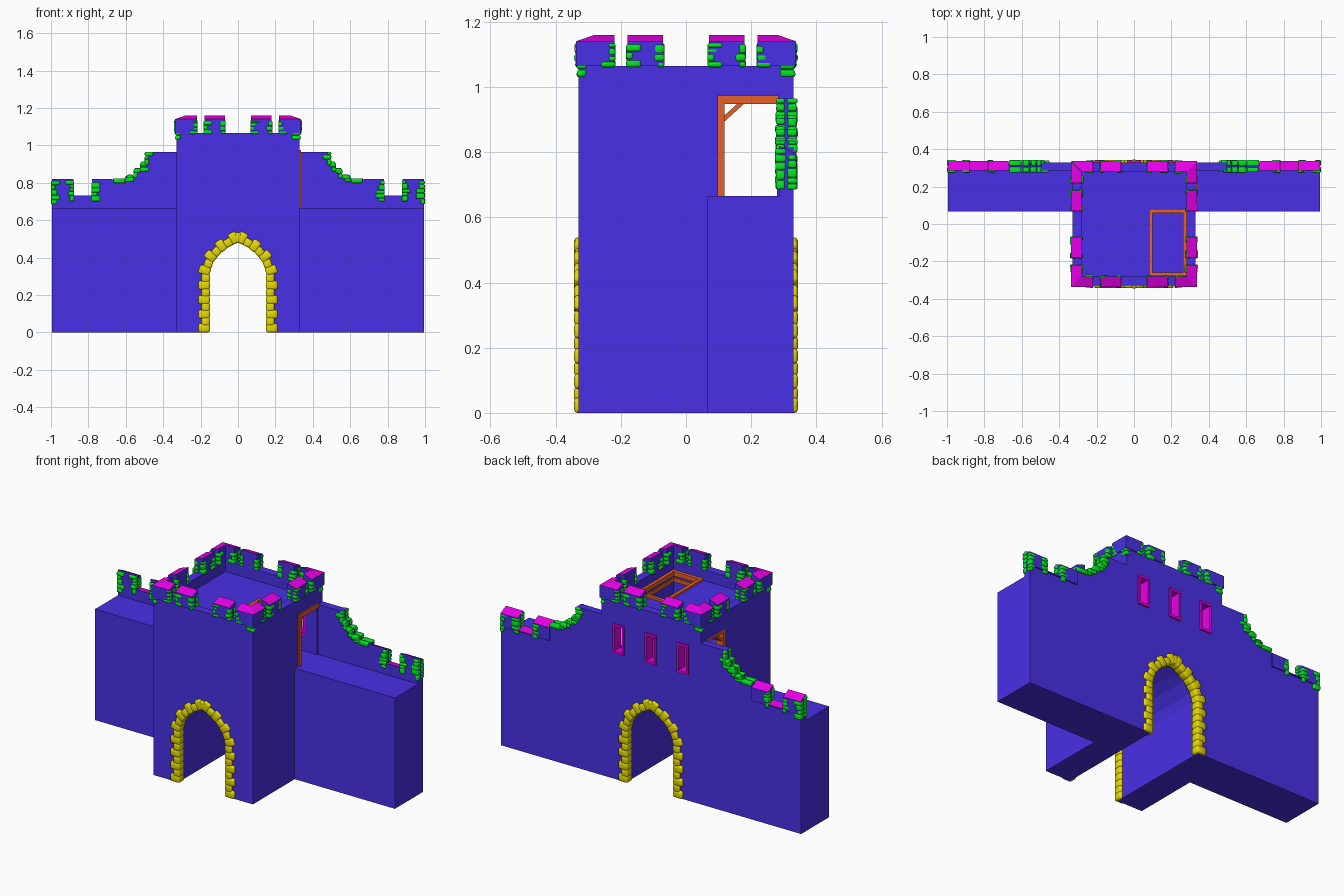
import bpy, bmesh, math, random
from mathutils import Matrix, Vector

random.seed(4)
if "Cube" in bpy.data.objects:
    bpy.data.objects.remove(bpy.data.objects["Cube"], do_unlink=True)


def material(name, r, g, b):
    m = bpy.data.materials.new(name)
    m.use_nodes = True
    m.diffuse_color = (r, g, b, 1)
    m.node_tree.nodes["Principled BSDF"].inputs["Base Color"].default_value = (r, g, b, 1)
    return m


WALL = material("wall blue", 0.065, 0.03, 0.8)
CAP = material("cap magenta", 0.8, 0.0, 0.8)
BRICK = material("brick green", 0.0, 0.8, 0.015)
STONE = material("arch yellow", 0.8, 0.7, 0.0)
WOOD = material("wood orange", 0.8, 0.12, 0.02)


def finish(name, bm, *mats):
    bmesh.ops.recalc_face_normals(bm, faces=bm.faces)
    mesh = bpy.data.meshes.new(name)
    bm.to_mesh(mesh)
    bm.free()
    for m in mats:
        mesh.materials.append(m)
    ob = bpy.data.objects.new(name, mesh)
    bpy.context.collection.objects.link(ob)
    return ob


def add_block(bm, centre, size, rot=None):
    m = Matrix.Translation(centre) @ (rot or Matrix()) @ Matrix.Diagonal((*size, 1))
    bmesh.ops.create_cube(bm, size=1, matrix=m)


def add_box(bm, x0, x1, y0, y1, z0, z1):
    add_block(bm, ((x0 + x1) / 2, (y0 + y1) / 2, (z0 + z1) / 2),
              (abs(x1 - x0), y1 - y0, z1 - z0))


def add_profile(bm, pts, y0, y1):
    """Extrude an xz outline along y."""
    face = bm.faces.new([bm.verts.new((x, y0, z)) for x, z in pts])
    out = bmesh.ops.extrude_face_region(bm, geom=[face])["geom"]
    bmesh.ops.translate(bm, vec=(0, y1 - y0, 0),
                        verts=[v for v in out if isinstance(v, bmesh.types.BMVert)])


def add_merlon(bm, outer, inner, yo, yi, z0, zo, zi):
    """Block with a top that falls from the inner to the outer side."""
    loop = [(outer[0], yo, zo), (outer[1], yo, zo), (inner[1], yi, zi), (inner[0], yi, zi)]
    top = [bm.verts.new(p) for p in loop]
    low = [bm.verts.new((x, y, z0)) for x, y, z in loop]
    bm.faces.new(top).material_index = 1
    bm.faces.new(low[::-1])
    for i in range(4):
        j = (i + 1) % 4
        bm.faces.new((top[i], low[i], low[j], top[j]))


def round_stones(ob, width):
    b = ob.modifiers.new("rounded", "BEVEL")
    b.width, b.segments = width, 2
    ob.data.shade_smooth()
    return ob


def four_sides(bm):
    """Repeat the front part on all four tower sides."""
    src = bm.verts[:] + bm.edges[:] + bm.faces[:]
    for k in range(1, 4):
        dup = bmesh.ops.duplicate(bm, geom=src)["geom"]
        bmesh.ops.rotate(bm, cent=(0, 0, 0), matrix=Matrix.Rotation(k * math.pi / 2, 3, "Z"),
                         verts=[v for v in dup if isinstance(v, bmesh.types.BMVert)])


T, INNER = 0.33, 0.28          # tower half width, inside of its walls
DECK, PARAPET = 0.665, 1.065   # wing walk height, tower parapet height

# Gatehouse base with pointed passage
half_arch = [(0.165, 0), (0.165, 0.33), (0.148, 0.38), (0.105, 0.437), (0.055, 0.475)]
arch = [(-x, z) for x, z in half_arch] + [(0, 0.505)] + half_arch[::-1]
bm = bmesh.new()
add_profile(bm, [(-T, 0)] + arch + [(T, 0), (T, DECK), (-T, DECK)], -T, T)
finish("gatehouse_base", bm, WALL)

# Upper room, cut out for room, roof, hatch, doors and windows
bm = bmesh.new()
add_box(bm, -T, T, -T, T, DECK, PARAPET)
room = finish("upper_room", bm, WALL)
WINDOWS = (-0.213, 0.0, 0.213)
WIN_Z = 0.845
cuts = [(-INNER, INNER, -INNER, INNER, 0.6, 0.97),
        (-INNER, INNER, -INNER, INNER, 1.0, 1.2),
        (0.09, 0.27, -0.27, 0.07, 0.9, 1.1),
        (-0.5, 0.5, 0.1, INNER - 0.001, 0.6, 0.965)]
cuts += [(x - 0.03, x + 0.03, 0.25, 0.4, WIN_Z - 0.08, WIN_Z + 0.08) for x in WINDOWS]
for c in cuts:
    bm = bmesh.new()
    add_box(bm, *c)
    cutter = finish("cutter", bm)
    cutter.hide_render = True
    mod = room.modifiers.new("cut", "BOOLEAN")
    mod.operation, mod.object, mod.solver = "DIFFERENCE", cutter, "EXACT"
    bpy.context.view_layer.objects.active = room
    bpy.ops.object.modifier_apply(modifier=mod.name)
    bpy.data.objects.remove(cutter, do_unlink=True)

# Tower merlons with sloping caps, mitred at the corners
bm = bmesh.new()
for s in (-1, 1):
    add_merlon(bm, (s * 0.337, s * 0.22), (s * INNER, s * 0.22), -0.337, -INNER, PARAPET, 1.14, 1.16)
    add_merlon(bm, (s * 0.18, s * 0.07), (s * 0.18, s * 0.07), -0.337, -INNER, PARAPET, 1.14, 1.16)
four_sides(bm)
finish("tower_merlons", bm, WALL, CAP)


def brick_column(bm, x, z0, z1, into, y, skip=0.0):
    """Irregular quoins up an edge, reaching from x towards 'into'."""
    z = z0
    while z1 - z > 0.012:
        h = min(random.choice((0.018, 0.024, 0.03)), z1 - z)
        if random.random() >= skip:
            w = random.choice((0.022, 0.032, 0.046))
            add_block(bm, (x + into * (w / 2 - 0.004), y, z + h / 2),
                      (w, random.uniform(0.024, 0.034), h * 0.96))
        z += h


# Bricks on the tower merlons
bm = bmesh.new()
for s in (-1, 1):
    for x, into in ((0.22, 1), (0.18, -1), (0.07, 1)):
        for y in (-0.326, -0.288):
            brick_column(bm, s * x, 1.06, 1.135, s * into, y)
    brick_column(bm, s * 0.33, 1.03, 1.13, -s, -0.32, 0.45)
four_sides(bm)
round_stones(finish("tower_bricks", bm, BRICK), 0.007)

# Wings: wall, stepped parapet, sloping merlons and bricks
END, WY = 0.995, 0.285
steps = [(0.67, 0.815), (0.6, 0.835), (0.555, 0.87), (0.52, 0.905), (0.495, 0.965)]
outline = [(T, DECK), (END, DECK), (END, 0.72), (0.67, 0.72)]
for (x, z), nxt in zip(steps, steps[1:] + [(T, 0)]):
    outline += [(x, z), (nxt[0], z)]
for s, side in ((1, "left"), (-1, "right")):
    bm = bmesh.new()
    add_box(bm, s * T, s * END, 0.066, T, 0, DECK)
    add_profile(bm, [(s * x, z) for x, z in outline], WY, T)
    finish(side + "_wing_wall", bm, WALL)

    bm = bmesh.new()
    for a, b, zo, zi in ((0.88, END, 0.795, 0.82), (0.78, 0.88, 0.722, 0.732), (0.67, 0.78, 0.795, 0.82)):
        add_merlon(bm, (s * a, s * b), (s * a, s * b), 0.337, WY, 0.715, zo, zi)
    finish(side + "_wing_merlons", bm, WALL, CAP)

    bm = bmesh.new()
    for y, top in ((0.29, 0.812), (0.326, 0.792)):
        brick_column(bm, s * END, 0.685, top, -s, y)
        brick_column(bm, s * 0.88, 0.70, top, s, y)
        brick_column(bm, s * 0.78, 0.70, top, -s, y)
        for (x, z), (nx, nz) in zip(steps, steps[1:]):
            brick_column(bm, s * nx, z - 0.01, nz, -s, y)
            w = x - nx
            add_block(bm, (s * (nx + w * 0.5), y, z - 0.004),
                      (w * random.uniform(0.7, 1), random.uniform(0.026, 0.034), 0.024))
    round_stones(finish(side + "_wing_bricks", bm, BRICK), 0.007)

# Arch stones, alternating long and short along the opening
path = [Vector(p) for p in ((0.17, 0), (0.17, 0.32), (0.15, 0.385), (0.107, 0.437), (0.055, 0.475), (0, 0.503))]
lengths = [(b - a).length for a, b in zip(path, path[1:])]


def along(d):
    for a, b, n in zip(path, path[1:], lengths):
        if d <= n:
            return a.lerp(b, d / n), (b - a).normalized()
        d -= n
    return path[-1], (path[-1] - path[-2]).normalized()


bm = bmesh.new()
COUNT = 15
pitch = sum(lengths) / COUNT
for i in range(COUNT):
    p, t = along(pitch * (i + 0.5))
    w = 0.062 if i % 2 == 0 else 0.044
    out = Vector((t.y, -t.x)) * (w / 2 - 0.02)
    for s in (-1, 1):
        rot = Matrix.Rotation(s * math.atan2(t.x, t.y), 4, "Y")
        for y in (-0.317, 0.317):
            lift = 0.004 if i == 0 else 0
            add_block(bm, (s * (p.x + out.x), y, p.y + out.y + lift), (w, 0.052, pitch * 1.2), rot)
for y in (-0.317, 0.317):
    add_block(bm, (0, y, 0.506), (0.034, 0.054, 0.054))
round_stones(finish("arch_stones", bm, STONE), 0.01)

# Window frames lining the openings on the back
bm = bmesh.new()
for x in WINDOWS:
    for s in (-1, 1):
        add_box(bm, x + s * 0.024, x + s * 0.037, 0.279, 0.339, WIN_Z - 0.087, WIN_Z + 0.087)
        z = WIN_Z + s * 0.081
        add_box(bm, x - 0.037, x + 0.037, 0.278, 0.34, z - 0.007, z + 0.007)
finish("window_frames", bm, CAP)

# Door frames with a corner brace
bm = bmesh.new()
for x0, x1 in ((0.282, 0.337), (-0.328, -0.282)):
    mid = (x0 + x1) / 2
    add_box(bm, x0, x1, 0.096, 0.118, DECK, 0.965)
    add_box(bm, x0 + 0.001, x1 + 0.001, 0.096, 0.284, 0.948, 0.974)
    add_block(bm, (mid, 0.142, 0.925), (0.025, 0.085, 0.014), Matrix.Rotation(math.radians(42), 4, "X"))
finish("door_frames", bm, WOOD)

# Roof hatch frames, above the roof and under the ceiling
bm = bmesh.new()
for z0, z1 in ((0.985, 1.012), (0.95, 0.972)):
    for x in (0.09, 0.272):
        add_box(bm, x - 0.01, x + 0.01, -0.277, 0.079, z0, z1)
    for y in (-0.269, 0.069):
        add_box(bm, 0.08, 0.282, y - 0.01, y + 0.01, z0 + 0.001, z1 + 0.001)
finish("hatch_frames", bm, WOOD)
